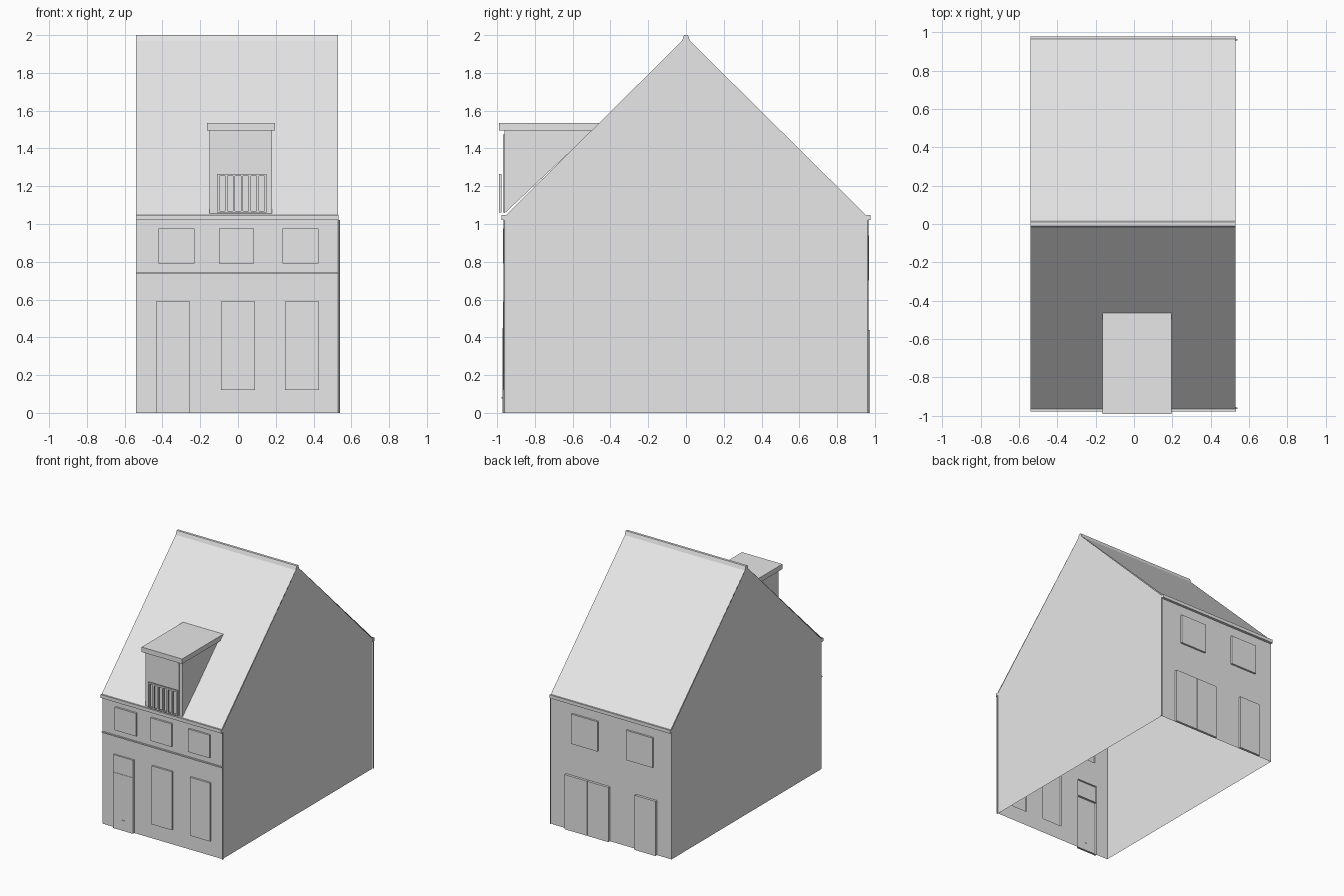
import bpy, bmesh
from mathutils import Vector

cube = bpy.data.objects.get("Cube")
if cube:
    bpy.data.objects.remove(cube, do_unlink=True)

grey = bpy.data.materials.new("light grey")
grey.use_nodes = True
GREY = (0.8, 0.8, 0.8, 1)
grey.diffuse_color = GREY
grey.node_tree.nodes["Principled BSDF"].inputs["Base Color"].default_value = GREY

LEFT, RIGHT = -0.54, 0.53      # gable positions
WALL, EAVE, RIDGE = 0.955, 1.045, 1.99


def finish(name, bm):
    mesh = bpy.data.meshes.new(name)
    bm.to_mesh(mesh)
    bm.free()
    mesh.materials.append(grey)
    obj = bpy.data.objects.new(name, mesh)
    bpy.context.collection.objects.link(obj)
    return obj


def add_box(bm, x, y, z, open_side=0):
    """Box from ranges; open_side removes the face towards that y direction."""
    made = bmesh.ops.create_cube(bm, size=1)["verts"]
    for v in made:
        v.co = Vector([(r[0] + r[1]) / 2 + c * (r[1] - r[0])
                       for r, c in zip((x, y, z), v.co)])
    if open_side:
        faces = {f for v in made for f in v.link_faces}
        y_back = max(y) if open_side > 0 else min(y)
        back = [f for f in faces if all(abs(v.co.y - y_back) < 1e-5 for v in f.verts)]
        bmesh.ops.delete(bm, geom=back, context='FACES')


def box(name, x, y, z, open_side=0):
    bm = bmesh.new()
    add_box(bm, x, y, z, open_side)
    return finish(name, bm)


def prism(name, profile, x0, x1, ends=True):
    """Extrude a (y, z) profile along x."""
    bm = bmesh.new()
    a = [bm.verts.new((x0, y, z)) for y, z in profile]
    b = [bm.verts.new((x1, y, z)) for y, z in profile]
    n = len(profile)
    for i in range(n):
        j = (i + 1) % n
        bm.faces.new((a[i], a[j], b[j], b[i]))
    if ends:
        bm.faces.new(a)
        bm.faces.new(b)
    bmesh.ops.recalc_face_normals(bm, faces=bm.faces)
    return finish(name, bm)


def sheet(name, points, flip=False):
    bm = bmesh.new()
    verts = [bm.verts.new(p) for p in points]
    bm.faces.new(verts[::-1] if flip else verts)
    return finish(name, bm)


def facade(side, sign, openings):
    """Thin wall with a grid of openings, each filled by a raised hollow panel."""
    y = WALL * sign
    xs = sorted({LEFT, RIGHT} | {v for o in openings for v in o[1:3]})
    zs = sorted({0, EAVE} | {v for o in openings for v in o[3:5]})
    bm = bmesh.new()
    for x0, x1 in zip(xs, xs[1:]):
        for z0, z1 in zip(zs, zs[1:]):
            cx, cz = (x0 + x1) / 2, (z0 + z1) / 2
            if any(o[1] < cx < o[2] and o[3] < cz < o[4] for o in openings):
                continue
            ring = [(x0, z0), (x1, z0), (x1, z1), (x0, z1)]
            face = [bm.verts.new((px, y, pz)) for px, pz in ring]
            bm.faces.new(face if sign < 0 else face[::-1])
    bmesh.ops.remove_doubles(bm, verts=bm.verts, dist=1e-5)
    finish(side + "_wall", bm)
    for name, x0, x1, z0, z1, depth in openings:
        box(side + "_" + name, (x0, x1), sorted((y, y + sign * depth)),
            (z0, z1), open_side=-sign)


# Front and back walls with windows and doors
facade("front", -1, [
    ("upper_window_right", -0.42, -0.23, 0.79, 0.975, 0.015),
    ("upper_window_middle", -0.10, 0.085, 0.79, 0.975, 0.015),
    ("upper_window_left", 0.235, 0.425, 0.79, 0.975, 0.015),
    ("door", -0.435, -0.255, 0, 0.45, 0.017),
    ("door_transom", -0.435, -0.255, 0.45, 0.59, 0.014),
    ("tall_window_middle", -0.09, 0.09, 0.12, 0.59, 0.015),
    ("tall_window_left", 0.25, 0.43, 0.12, 0.59, 0.015),
])
facade("back", 1, [
    ("upper_window_left", 0.11, 0.345, 0.70, 0.94, 0.015),
    ("upper_window_right", -0.38, -0.145, 0.70, 0.94, 0.015),
    ("patio_door_left", 0.2, 0.4, 0, 0.44, 0.02),
    ("patio_door_right", 0.01, 0.196, 0, 0.44, 0.02),
    ("door", -0.41, -0.225, 0, 0.44, 0.02),
])
box("letter_slot", (-0.36, -0.33), (-0.976, -0.97), (0.075, 0.085))
box("front_moulding", (LEFT, RIGHT), (-0.964, -WALL), (0.735, 0.745), open_side=1)

# Gable walls, open underneath
gable = [(-WALL, 0), (WALL, 0), (WALL, EAVE), (0, RIDGE), (-WALL, EAVE)]
sheet("left_gable", [(RIGHT, y, z) for y, z in gable])
sheet("right_gable", [(LEFT, y, z) for y, z in gable], flip=True)

# Roof slopes, gutters and downpipes, mirrored front to back
for side, s in (("front", -1), ("back", 1)):
    sheet(side + "_roof", [(LEFT, s * 0.965, EAVE), (RIGHT, s * 0.965, EAVE),
                           (RIGHT, 0, RIDGE), (LEFT, 0, RIDGE)], flip=s > 0)
    box(side + "_gutter", (LEFT, RIGHT + 0.002), sorted((s * WALL, s * 0.976)), (1.02, 1.047))
    bm = bmesh.new()
    bmesh.ops.create_cone(bm, cap_ends=True, segments=8, radius1=0.005, radius2=0.005, depth=1.02)
    bmesh.ops.translate(bm, verts=bm.verts, vec=(0.535, s * 0.96, 0.51))
    finish(side + "_downpipe", bm)

# Ridge cap
prism("ridge_cap", [(-0.022, 1.967), (-0.01, 2.0), (0.01, 2.0), (0.022, 1.967)], LEFT, RIGHT)

# Dormer body follows the roof slope, with a flat roof slab
prism("dormer", [(-0.962, 1.055), (-0.962, 1.5), (-0.49, 1.5)], -0.15, 0.18)
prism("dormer_roof", [(-0.99, 1.495), (-0.99, 1.535), (-0.46, 1.535), (-0.5, 1.495)],
      -0.165, 0.195)
box("dormer_door_edge", (0.145, 0.152), (-0.968, -0.96), (1.06, 1.475))

# Balcony railing
bm = bmesh.new()
x0, x1, count, bar = -0.11, 0.152, 7, 0.012
depth = (-0.99, -0.976)
for z in ((1.062, 1.07), (1.253, 1.265)):
    add_box(bm, (x0, x1), depth, z)
for i in range(count):
    x = x0 + (x1 - x0 - bar) * i / (count - 1)
    add_box(bm, (x, x + bar), depth, (1.07, 1.253))
finish("balcony_railing", bm)
